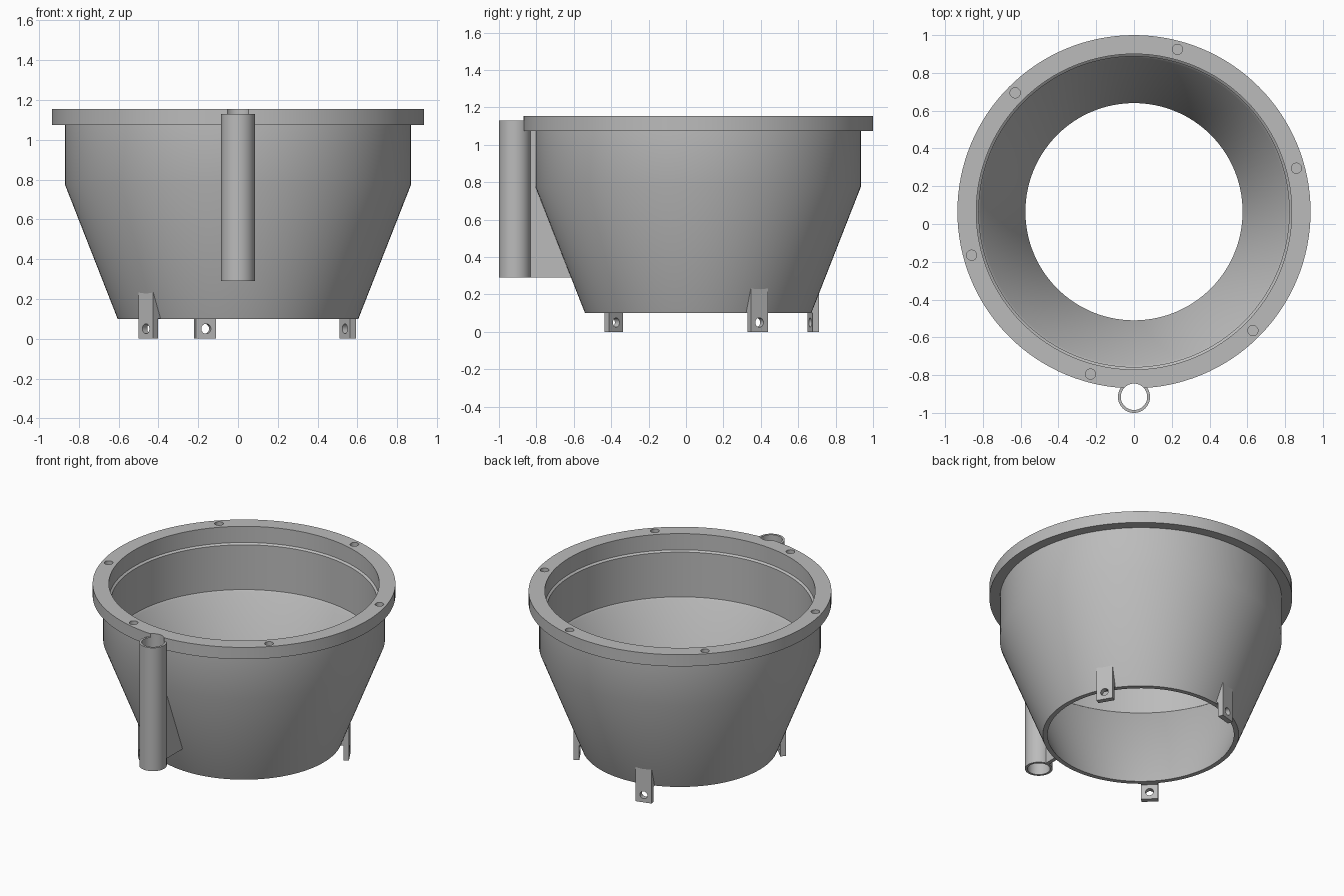
import bpy, bmesh
from math import pi, radians, cos, sin
from mathutils import Matrix, Vector

if "Cube" in bpy.data.objects:
    bpy.data.objects.remove(bpy.data.objects["Cube"])

grey = bpy.data.materials.new("plain grey")
grey.use_nodes = True
colour = (0.5, 0.5, 0.5, 1)
grey.diffuse_color = colour
grey.node_tree.nodes["Principled BSDF"].inputs["Base Color"].default_value = colour

BOWL = Vector((0, 0.065, 0))     # bowl axis
TUBE = Vector((0, -0.915, 0))    # tube axis


def finish(name, bm):
    bmesh.ops.recalc_face_normals(bm, faces=bm.faces)
    mesh = bpy.data.meshes.new(name)
    bm.to_mesh(mesh)
    bm.free()
    mesh.materials.append(grey)
    ob = bpy.data.objects.new(name, mesh)
    bpy.context.collection.objects.link(ob)
    return ob


def lathe(name, profile, centre, steps):
    """Spin a closed (radius, z) profile about a vertical axis."""
    bm = bmesh.new()
    rings = []
    for i in range(steps):
        a = 2 * pi * i / steps
        rings.append([bm.verts.new(centre + Vector((r * cos(a), r * sin(a), z)))
                      for r, z in profile])
    n = len(profile)
    for i in range(steps):
        a, b = rings[i], rings[(i + 1) % steps]
        for j in range(n):
            k = (j + 1) % n
            bm.faces.new((a[j], b[j], b[k], a[k]))
    return finish(name, bm)


def slab(name, profile, width, angle):
    """Upright plate: (radius, z) outline in a radial plane of the bowl."""
    bm = bmesh.new()
    face = bm.faces.new([bm.verts.new((r, -width / 2, z)) for r, z in profile])
    ext = bmesh.ops.extrude_face_region(bm, geom=[face])
    moved = [v for v in ext["geom"] if isinstance(v, bmesh.types.BMVert)]
    bmesh.ops.translate(bm, verts=moved, vec=(0, width, 0))
    bm.transform(Matrix.Translation(BOWL) @ Matrix.Rotation(angle, 4, "Z"))
    return finish(name, bm)


def drill(ob, matrix, radius, length, sides=32):
    """Cut a round hole and remove the cutter."""
    bm = bmesh.new()
    bmesh.ops.create_cone(bm, cap_ends=True, segments=sides, radius1=radius,
                          radius2=radius, depth=length, matrix=matrix)
    cutter = finish("hole_cutter", bm)
    cutter.hide_render = True
    mod = ob.modifiers.new("hole", "BOOLEAN")
    mod.operation, mod.solver, mod.object = "DIFFERENCE", "EXACT", cutter
    bpy.context.view_layer.update()
    result = bpy.data.meshes.new_from_object(
        ob.evaluated_get(bpy.context.evaluated_depsgraph_get()))
    ob.modifiers.clear()
    ob.data = result
    bpy.data.objects.remove(cutter)


def around(angle, radius, z):
    return Matrix.Translation(BOWL) @ Matrix.Rotation(angle, 4, "Z") \
        @ Matrix.Translation((radius, 0, z))


# Funnel bowl with rim flange, inner seat and tapered lower wall
bowl = lathe("funnel_bowl", [
    (0.575, 0.10), (0.605, 0.10), (0.87, 0.775), (0.87, 1.075),
    (0.935, 1.075), (0.935, 1.155), (0.835, 1.155), (0.835, 1.045),
    (0.822, 1.035), (0.822, 0.73), (0.812, 0.72)], BOWL, 128)

# Blind screw holes in the flange, and the tube bore through its edge
for i in range(6):
    drill(bowl, around(radians(15 + 60 * i), 0.89, 1.155), 0.027, 0.1)
drill(bowl, Matrix.Translation(TUBE + Vector((0, 0, 1.1))), 0.07, 0.4, 48)

# Side tube and the thin web joining it to the bowl
tube = lathe("side_tube", [(0.07, 0.29), (0.085, 0.29), (0.085, 1.13), (0.07, 1.13)],
             TUBE, 48)
web = slab("tube_web", [(0.903, 0.29), (0.665, 0.29), (0.855, 0.775),
                        (0.855, 1.09), (0.903, 1.09)], 0.025, -pi / 2)

# Three mounting tabs, each with a cross hole
parts = [bowl, tube, web]
for number, degrees in enumerate((30, 105, 225), 1):
    angle = radians(degrees)
    tab = slab(f"mounting_tab_{number}", [
        (0.62, 0), (0.655, 0), (0.655, 0.235), (0.64, 0.235),
        (0.59, 0.101), (0.62, 0.101)], 0.105, angle)
    drill(tab, around(angle, 0.64, 0.05) @ Matrix.Rotation(pi / 2, 4, "Y"), 0.025, 0.2)
    parts.append(tab)

# Smooth round walls, crisp edges
bpy.ops.object.select_all(action="DESELECT")
for ob in parts:
    ob.select_set(True)
bpy.context.view_layer.objects.active = bowl
bpy.ops.object.shade_smooth_by_angle(angle=radians(30))
